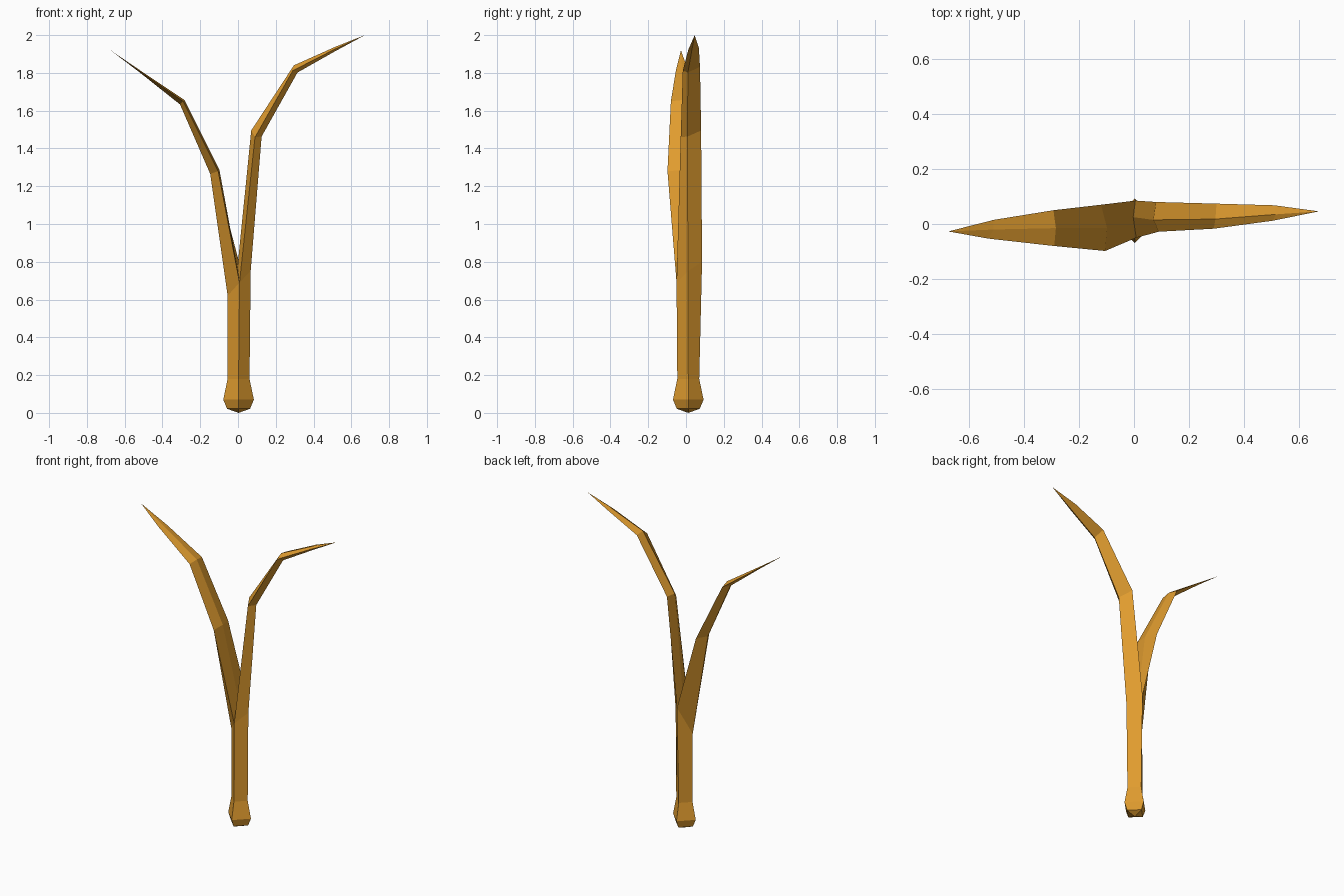
import bpy, bmesh

cube = bpy.data.objects.get("Cube")
if cube:
    bpy.data.objects.remove(cube, do_unlink=True)

# Single wood colour
wood = bpy.data.materials.new("golden_wood")
wood.use_nodes = True
colour = (0.74, 0.33, 0.028, 1)
wood.diffuse_color = colour
wood.node_tree.nodes["Principled BSDF"].inputs["Base Color"].default_value = colour

bm = bmesh.new()


def verts(points):
    return [bm.verts.new(p) for p in points]


def bridge(a, b):
    for i in range(4):
        j = (i + 1) % 4
        bm.faces.new((a[i], a[j], b[j], b[i]))


def cap(ring, tip):
    for i in range(4):
        bm.faces.new((ring[i], ring[(i + 1) % 4], tip))


def diamond(z, r):
    cx, cy = 0.003, 0.012
    return verts([(cx - r, cy, z), (cx, cy - r, z), (cx + r, cy, z), (cx, cy + r, z)])


def branch(start, rings, tip):
    """Tapering limb; each ring lists its outer, front, inner and back corner."""
    ring = start
    for points in rings:
        new = verts(points)
        bridge(ring, new)
        ring = new
    cap(ring, bm.verts.new(tip))


# Handle with a flared knob at the foot
foot = [diamond(z, r) for z, r in ((0.022, 0.061), (0.07, 0.081), (0.18, 0.058))]
cap(foot[0], bm.verts.new((0.003, 0.012, 0)))

# Fork: the top of the handle, with one crotch point shared by both limbs
left, front, right, back = fork = verts([
    (-0.055, 0.01, 0.62), (0.008, -0.05, 0.69), (0.067, 0.01, 0.75), (0.005, 0.085, 0.80)])
crotch = bm.verts.new((-0.003, 0.025, 0.77))
stem = foot + [fork]
for lower, upper in zip(stem, stem[1:]):
    bridge(lower, upper)

# Limb on the -x side
branch([left, front, crotch, back], [
    [(-0.147, -0.015, 1.265), (-0.105, -0.098, 1.28), (-0.098, -0.015, 1.285), (-0.12, 0.07, 1.275)],
    [(-0.307, -0.015, 1.633), (-0.29, -0.08, 1.65), (-0.284, -0.015, 1.657), (-0.293, 0.05, 1.645)],
    [(-0.52, -0.02, 1.802), (-0.53, -0.053, 1.815), (-0.51, -0.02, 1.808), (-0.51, 0.015, 1.802)],
], (-0.675, -0.027, 1.92))

# Limb on the +x side
branch([right, front, crotch, back], [
    [(0.125, 0.008, 1.463), (0.09, -0.028, 1.46), (0.07, 0.015, 1.495), (0.08, 0.08, 1.495)],
    [(0.315, 0.01, 1.802), (0.29, -0.017, 1.812), (0.296, 0.018, 1.84), (0.3, 0.074, 1.832)],
    [(0.515, 0.03, 1.915), (0.505, 0.012, 1.922), (0.515, 0.035, 1.938), (0.51, 0.068, 1.933)],
], (0.672, 0.046, 2.0))

bmesh.ops.recalc_face_normals(bm, faces=bm.faces)
mesh = bpy.data.meshes.new("forked_rod")
bm.to_mesh(mesh)
bm.free()
mesh.materials.append(wood)
rod = bpy.data.objects.new("forked_rod", mesh)
bpy.context.collection.objects.link(rod)
